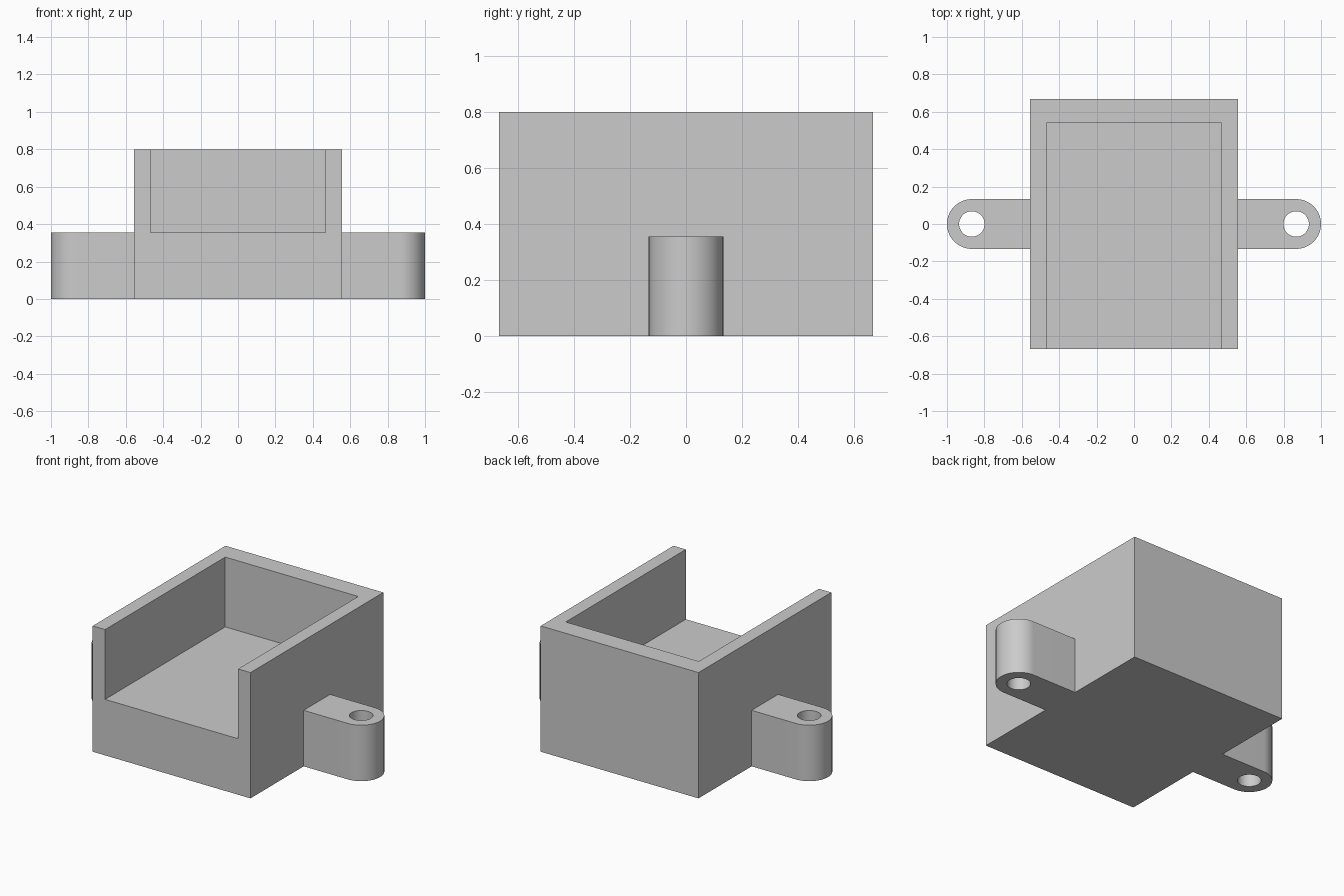
import bpy, bmesh, math

default = bpy.data.objects.get("Cube")
if default:
    bpy.data.objects.remove(default, do_unlink=True)

HALF_X, HALF_Y, HEIGHT = 0.555, 0.667, 0.8   # outer body
FLOOR, POCKET_X, POCKET_BACK = 0.356, 0.468, 0.54
EAR_X, EAR_R, HOLE_R = 0.867, 0.133, 0.068

grey = bpy.data.materials.new("plain grey")
grey.use_nodes = True
colour = (0.6, 0.6, 0.6, 1)
grey.diffuse_color = colour
grey.node_tree.nodes["Principled BSDF"].inputs["Base Color"].default_value = colour


def add_object(name, bm):
    bmesh.ops.recalc_face_normals(bm, faces=bm.faces)
    mesh = bpy.data.meshes.new(name)
    bm.to_mesh(mesh)
    bm.free()
    mesh.materials.append(grey)
    obj = bpy.data.objects.new(name, mesh)
    bpy.context.collection.objects.link(obj)
    return obj


def select(obj):
    bpy.ops.object.select_all(action="DESELECT")
    obj.select_set(True)
    bpy.context.view_layer.objects.active = obj


def box(name, low, high):
    bm = bmesh.new()
    bmesh.ops.create_cube(bm, size=1)
    for v in bm.verts:
        v.co = [h if c > 0 else l for c, l, h in zip(v.co, low, high)]
    return add_object(name, bm)


def ear(name, side):
    """Lug with a rounded end and a vertical screw hole."""
    bm = bmesh.new()
    arc = [math.radians(a) for a in range(-90, 91, 5)]
    outline = [(HALF_X, -EAR_R)]
    outline += [(EAR_X + EAR_R * math.cos(a), EAR_R * math.sin(a)) for a in arc]
    outline.append((HALF_X, EAR_R))
    circle = [math.tau * i / 48 for i in range(48)]
    hole = [(EAR_X + HOLE_R * math.cos(a), HOLE_R * math.sin(a)) for a in circle]
    for loop in (outline, hole):
        verts = [bm.verts.new((side * x, y, 0)) for x, y in loop]
        for i, v in enumerate(verts):
            bm.edges.new((verts[i - 1], v))
    bmesh.ops.triangle_fill(bm, edges=bm.edges[:], use_beauty=True)
    extruded = bmesh.ops.extrude_face_region(bm, geom=bm.faces[:], use_keep_orig=True)
    top = [g for g in extruded["geom"] if isinstance(g, bmesh.types.BMVert)]
    bmesh.ops.translate(bm, verts=top, vec=(0, 0, FLOOR))
    bmesh.ops.recalc_face_normals(bm, faces=bm.faces)
    # Open the end that meets the body wall
    root = [f for f in bm.faces if all(abs(abs(v.co.x) - HALF_X) < 1e-4 for v in f.verts)]
    bmesh.ops.delete(bm, geom=root, context="FACES_ONLY")
    obj = add_object(name, bm)
    select(obj)
    bpy.ops.object.shade_smooth_by_angle(angle=math.radians(30))


# Tray body, hollowed from the top and open at the front
body = box("tray_body", (-HALF_X, -HALF_Y, 0), (HALF_X, HALF_Y, HEIGHT))
cutter = box("pocket_cutter", (-POCKET_X, -1, FLOOR), (POCKET_X, POCKET_BACK, 1))
cutter.hide_render = True
cut = body.modifiers.new("pocket", "BOOLEAN")
cut.operation = "DIFFERENCE"
cut.solver = "EXACT"
cut.object = cutter
select(body)
bpy.ops.object.modifier_apply(modifier=cut.name)
bpy.data.objects.remove(cutter, do_unlink=True)

# Mounting ears on both sides
ear("left_mounting_ear", 1)
ear("right_mounting_ear", -1)
